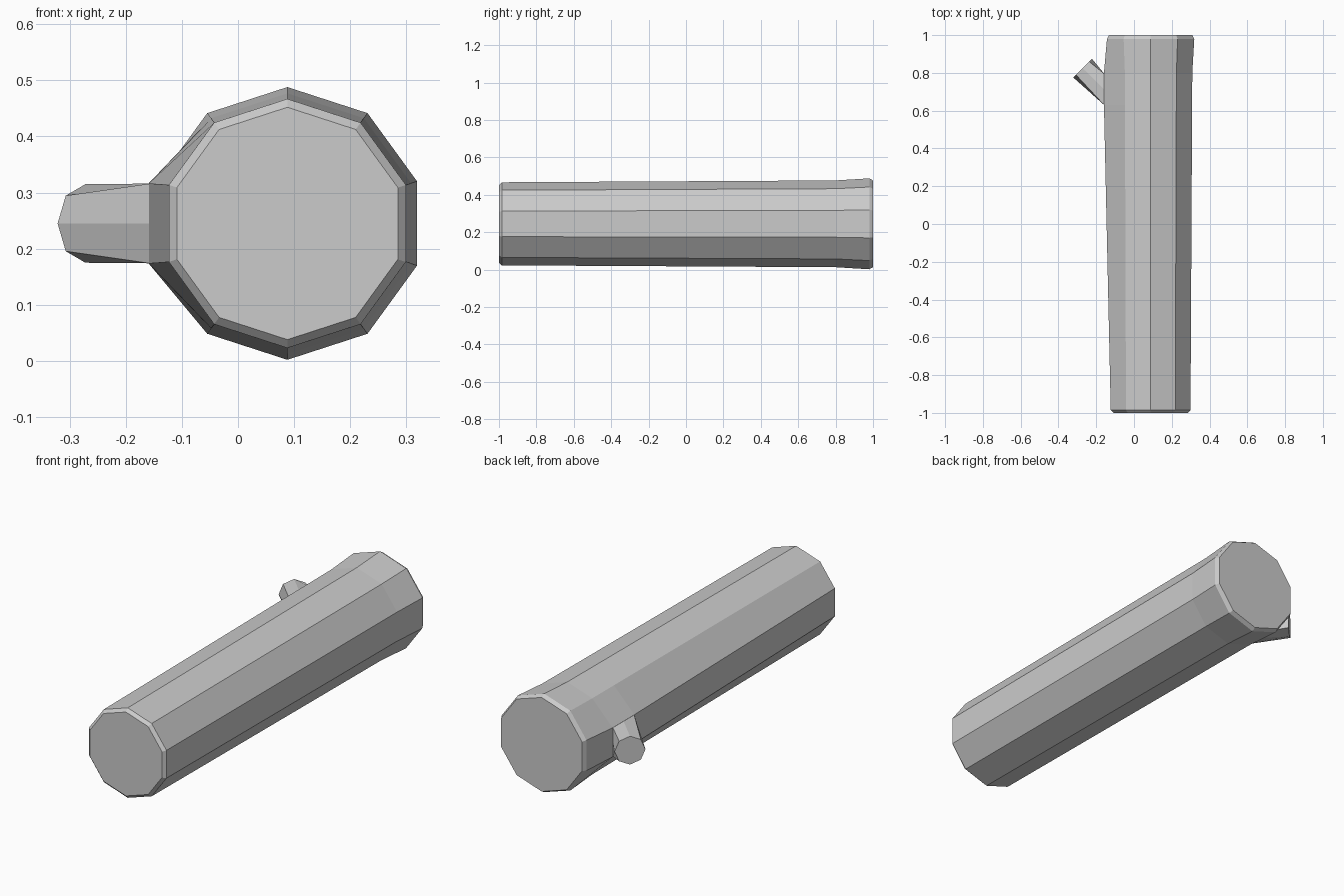
import bpy
import bmesh
from math import sin, cos, pi, sqrt
from mathutils import Vector

cube = bpy.data.objects.get("Cube")
if cube:
    bpy.data.objects.remove(cube, do_unlink=True)

grey = bpy.data.materials.new("plain grey")
grey.use_nodes = True
grey.diffuse_color = (0.6, 0.6, 0.6, 1)
grey.node_tree.nodes["Principled BSDF"].inputs["Base Color"].default_value = (0.6, 0.6, 0.6, 1)

CX, CZ = 0.088, 0.245


def loft(name, rings):
    """Skin a list of closed rings and cap both ends."""
    bm = bmesh.new()
    loops = [[bm.verts.new(p) for p in ring] for ring in rings]
    n = len(loops[0])
    for a, b in zip(loops, loops[1:]):
        for i in range(n):
            j = (i + 1) % n
            bm.faces.new((a[i], a[j], b[j], b[i]))
    bm.faces.new(loops[0][::-1])
    bm.faces.new(loops[-1])
    bmesh.ops.recalc_face_normals(bm, faces=bm.faces)
    mesh = bpy.data.meshes.new(name)
    bm.to_mesh(mesh)
    bm.free()
    mesh.materials.append(grey)
    obj = bpy.data.objects.new(name, mesh)
    bpy.context.collection.objects.link(obj)


# Ten-sided trunk, with its right side pulled out where the branch grows
BULGE_X = -0.159
trunk = []
for y, r, bulge in ((-1, 0.207, False), (-0.985, 0.222, False), (0.63, 0.231, True),
                    (0.8, 0.232, True), (0.98, 0.243, False), (1, 0.232, False)):
    ring = []
    for k in range(10):
        a = pi / 2 + k * pi / 5
        x = CX + r * cos(a)
        if bulge and k in (2, 3):
            x = BULGE_X
        ring.append(Vector((x, y, CZ + r * sin(a))))
    trunk.append(ring)
loft("log_trunk", trunk)

# Branch stub: a rectangular root turning into an angled octagonal end
root, end = [], []
for k in range(8):
    u, v = cos(k * pi / 4), sin(k * pi / 4)
    s = max(abs(u), abs(v))
    root.append(Vector((BULGE_X + 0.002, 0.712 + 0.083 * u / s, CZ + 0.071 * v / s)))
    t = 0.07 * u / sqrt(2)
    end.append(Vector((-0.272 + t, 0.825 + t, CZ + 0.07 * v)))
loft("branch_stub", [root, end])
